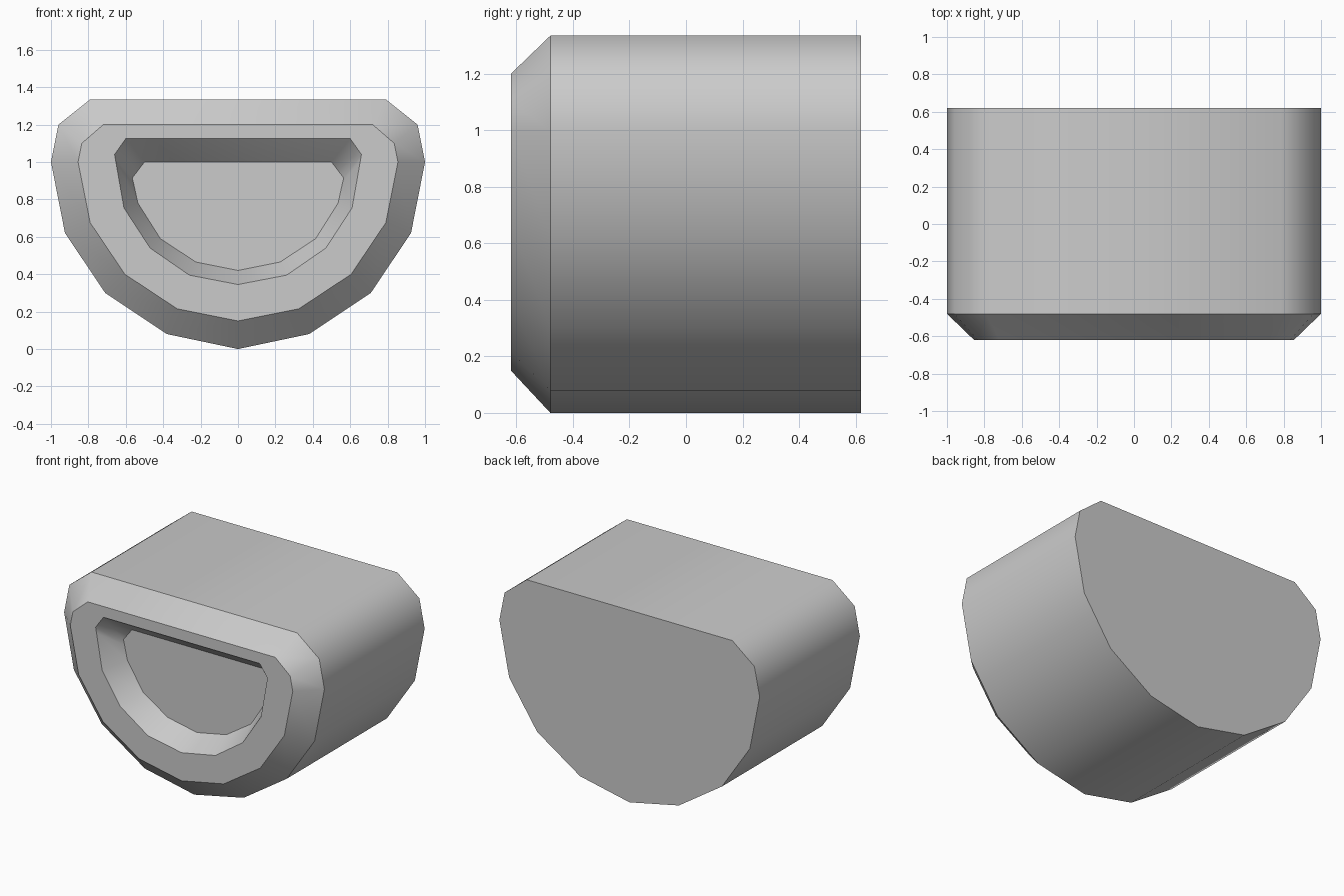
import bpy
import bmesh

if "Cube" in bpy.data.objects:
    bpy.data.objects.remove(bpy.data.objects["Cube"], do_unlink=True)

grey = bpy.data.materials.new("plain grey")
grey.use_nodes = True
colour = (0.6, 0.6, 0.6, 1)
grey.diffuse_color = colour
grey.node_tree.nodes["Principled BSDF"].inputs["Base Color"].default_value = colour

# Half outlines (x, z) from the bottom centre up to the flat top
outer = [(0, 0), (.38, .08), (.71, .3), (.925, .62), (1, 1), (.96, 1.2), (.79, 1.335)]
rim = [(0, .15), (.325, .215), (.605, .4), (.79, .675), (.855, 1), (.835, 1.1), (.72, 1.2)]
opening = [(0, .345), (.26, .395), (.47, .54), (.61, .755), (.653, 1), (.66, 1.04), (.6, 1.125)]
floor = [(0, .42), (.225, .465), (.415, .59), (.535, .78), (.557, .88), (.565, .915), (.5, 1)]

bm = bmesh.new()


def ring(half, y):
    """Mirror a half outline into a closed loop of vertices at depth y."""
    mirrored = [(-x, z) for x, z in reversed(half[1:])]
    return [bm.verts.new((x, y, z)) for x, z in half + mirrored]


def bridge(a, b):
    for i in range(len(a)):
        j = (i + 1) % len(a)
        bm.faces.new((a[i], a[j], b[j], b[i]))


# Back cap, body wall, front chamfer, front rim, recess wall, recess floor
rings = [ring(outer, .62), ring(outer, -.48), ring(rim, -.62),
         ring(opening, -.62), ring(floor, -.45)]
for a, b in zip(rings, rings[1:]):
    bridge(a, b)
bm.faces.new(rings[0])
bm.faces.new(rings[-1])
bmesh.ops.recalc_face_normals(bm, faces=bm.faces)

# Smooth around each band, crisp between bands
for f in bm.faces:
    f.smooth = True
for loop in rings:
    for a, b in zip(loop, loop[1:] + loop[:1]):
        bm.edges.get((a, b)).smooth = False

mesh = bpy.data.meshes.new("recessed_housing")
bm.to_mesh(mesh)
bm.free()
mesh.materials.append(grey)
housing = bpy.data.objects.new("recessed_housing", mesh)
bpy.context.collection.objects.link(housing)
